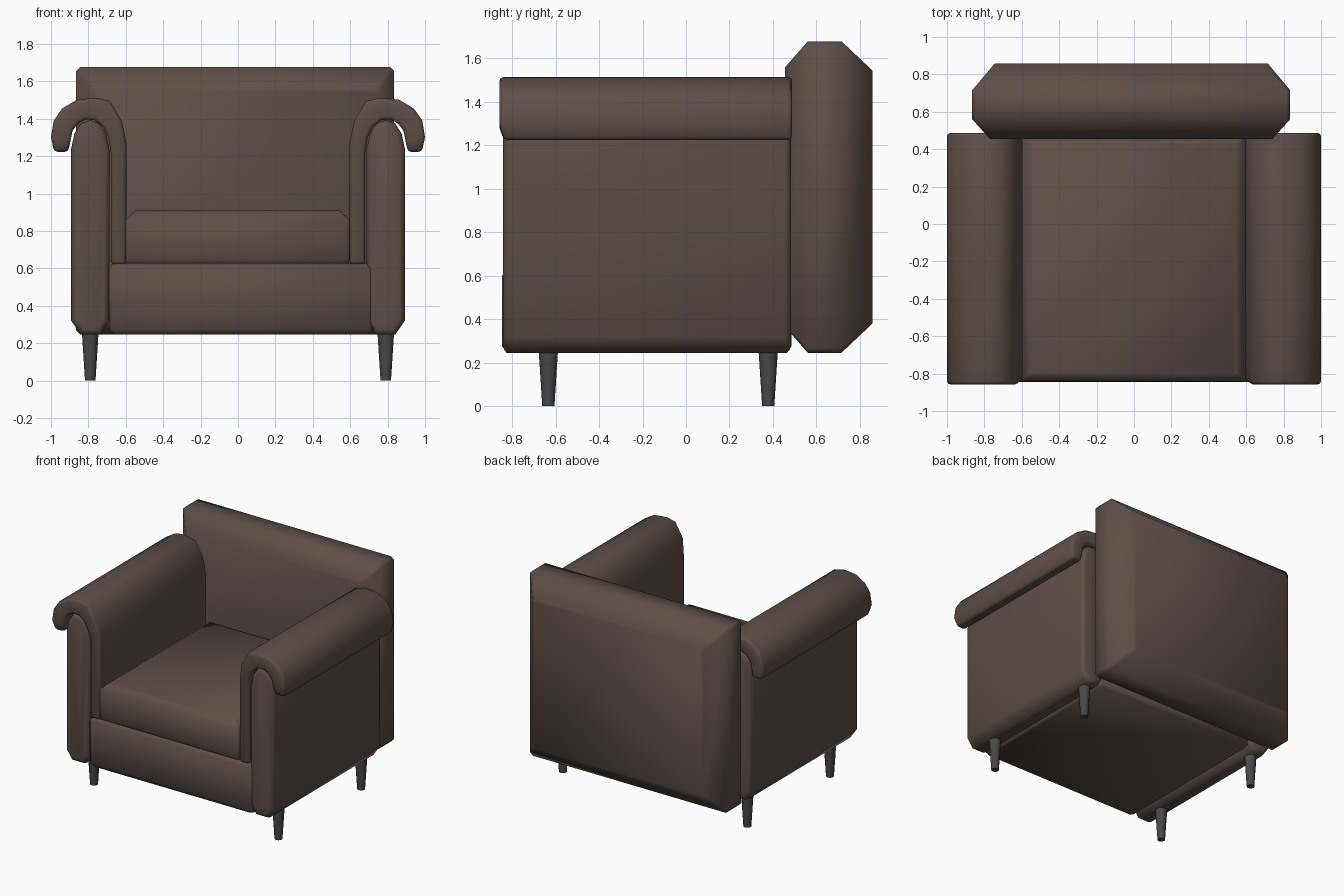
import bpy, bmesh, math

if "Cube" in bpy.data.objects:
    bpy.data.objects.remove(bpy.data.objects["Cube"])


def material(name, rgb):
    m = bpy.data.materials.new(name)
    m.diffuse_color = (*rgb, 1)
    m.use_nodes = True
    m.node_tree.nodes["Principled BSDF"].inputs["Base Color"].default_value = m.diffuse_color
    return m


LEATHER = material("brown leather", (0.112, 0.077, 0.063))
METAL = material("dark grey legs", (0.065, 0.065, 0.065))


def finish(bm, name, mat, mirror=False, angle=60):
    bmesh.ops.recalc_face_normals(bm, faces=bm.faces)
    me = bpy.data.meshes.new(name)
    bm.to_mesh(me)
    bm.free()
    me.materials.append(mat)
    ob = bpy.data.objects.new(name, me)
    bpy.context.collection.objects.link(ob)
    bpy.ops.object.select_all(action='DESELECT')
    ob.select_set(True)
    bpy.context.view_layer.objects.active = ob
    bpy.ops.object.shade_smooth_by_angle(angle=math.radians(angle))
    if mirror:
        ob.modifiers.new("Mirror", 'MIRROR')
    return ob


def loft(bm, rings, caps=True):
    """Skin a list of equal-length closed rings."""
    vs = [[bm.verts.new(p) for p in r] for r in rings]
    n = len(vs[0])
    for a, b in zip(vs, vs[1:]):
        for i in range(n):
            j = (i + 1) % n
            bm.faces.new((a[i], a[j], b[j], b[i]))
    if caps:
        bm.faces.new(vs[0])
        bm.faces.new(vs[-1])
    return vs


def octagon(u0, u1, v0, v1, c):
    return [(u0 + c, v0), (u1 - c, v0), (u1, v0 + c), (u1, v1 - c),
            (u1 - c, v1), (u0 + c, v1), (u0, v1 - c), (u0, v0 + c)]


def slab(name, axis, box, layers, c):
    """Padded block: layers are (position, inset u, inset v) along an axis."""
    u0, u1, v0, v1 = box
    rings = []
    for t, du, dv in layers:
        pts = octagon(u0 + du, u1 - du, v0 + dv, v1 - dv, c)
        rings.append([(u, t, v) if axis == 'Y' else (u, v, t) for u, v in pts])
    bm = bmesh.new()
    loft(bm, rings)
    return finish(bm, name, LEATHER)


def soften(bm, width, segments):
    bmesh.ops.recalc_face_normals(bm, faces=bm.faces)
    edges = [e for e in bm.edges if e.calc_face_angle(0) > math.radians(65)]
    bmesh.ops.bevel(bm, geom=edges, offset=width, segments=segments,
                    profile=0.5, affect='EDGES', clamp_overlap=True)


# Backrest, base and seat cushion
slab("backrest", 'Y', (-0.865, 0.835, 0.245, 1.677),
     [(0.455, 0.095, 0.12), (0.56, 0, 0), (0.715, 0, 0), (0.858, 0.12, 0.135)], 0.022)
slab("base", 'Z', (-0.69, 0.72, -0.845, 0.485),
     [(0.245, 0.02, 0.02), (0.275, 0, 0), (0.6, 0, 0), (0.627, 0.02, 0.02)], 0.02)
slab("seat_cushion", 'Z', (-0.603, 0.597, -0.842, 0.47),
     [(0.63, 0.005, 0.01), (0.65, 0, 0), (0.86, 0, 0), (0.91, 0.055, 0.035)], 0.012)

# Arm panels with a rounded top
profile = [(0.84, 0.245), (0.892, 0.32), (0.892, 1.24), (0.875, 1.32),
           (0.84, 1.375), (0.79, 1.392), (0.74, 1.375), (0.705, 1.32),
           (0.685, 1.22), (0.69, 0.32), (0.735, 0.245)]
bm = bmesh.new()
loft(bm, [[(x, y, z) for x, z in profile] for y in (-0.842, 0.483)])
soften(bm, 0.03, 2)
finish(bm, "arm_panel", LEATHER, mirror=True)

# Rolled padding: a thick sheet from the seat, over the panel, curling outward
outer = [(0.597, 0.622), (0.597, 1.27), (0.62, 1.385), (0.685, 1.495),
         (0.76, 1.512), (0.86, 1.502), (0.94, 1.455), (0.985, 1.39),
         (1.0, 1.3), (0.983, 1.223)]
inner = [(0.68, 0.622), (0.68, 1.22), (0.693, 1.3), (0.72, 1.355),
         (0.765, 1.392), (0.815, 1.396), (0.855, 1.375), (0.885, 1.335),
         (0.896, 1.28), (0.908, 1.223)]
ring = outer + inner[::-1]
bm = bmesh.new()
ends = loft(bm, [[(x, -0.858 if z > 1.27 else -0.838, z) for x, z in ring],
                 [(x, 0.487, z) for x, z in ring]], caps=False)
n = len(ring)
for end in ends:
    for i in range(len(outer) - 1):
        bm.faces.new((end[i], end[i + 1], end[n - 2 - i], end[n - 1 - i]))
soften(bm, 0.018, 2)
finish(bm, "arm_roll", LEATHER, mirror=True)

# Tapered legs
for name, y in (("front_leg", -0.633), ("rear_leg", 0.378)):
    bm = bmesh.new()
    rings = []
    for r, z in ((0.028, 0), (0.044, 0.25), (0.044, 0.29)):
        rings.append([(0.79 + r * math.cos(k * math.tau / 12),
                       y + r * math.sin(k * math.tau / 12), z) for k in range(12)])
    loft(bm, rings)
    finish(bm, name, METAL, mirror=True, angle=40)
